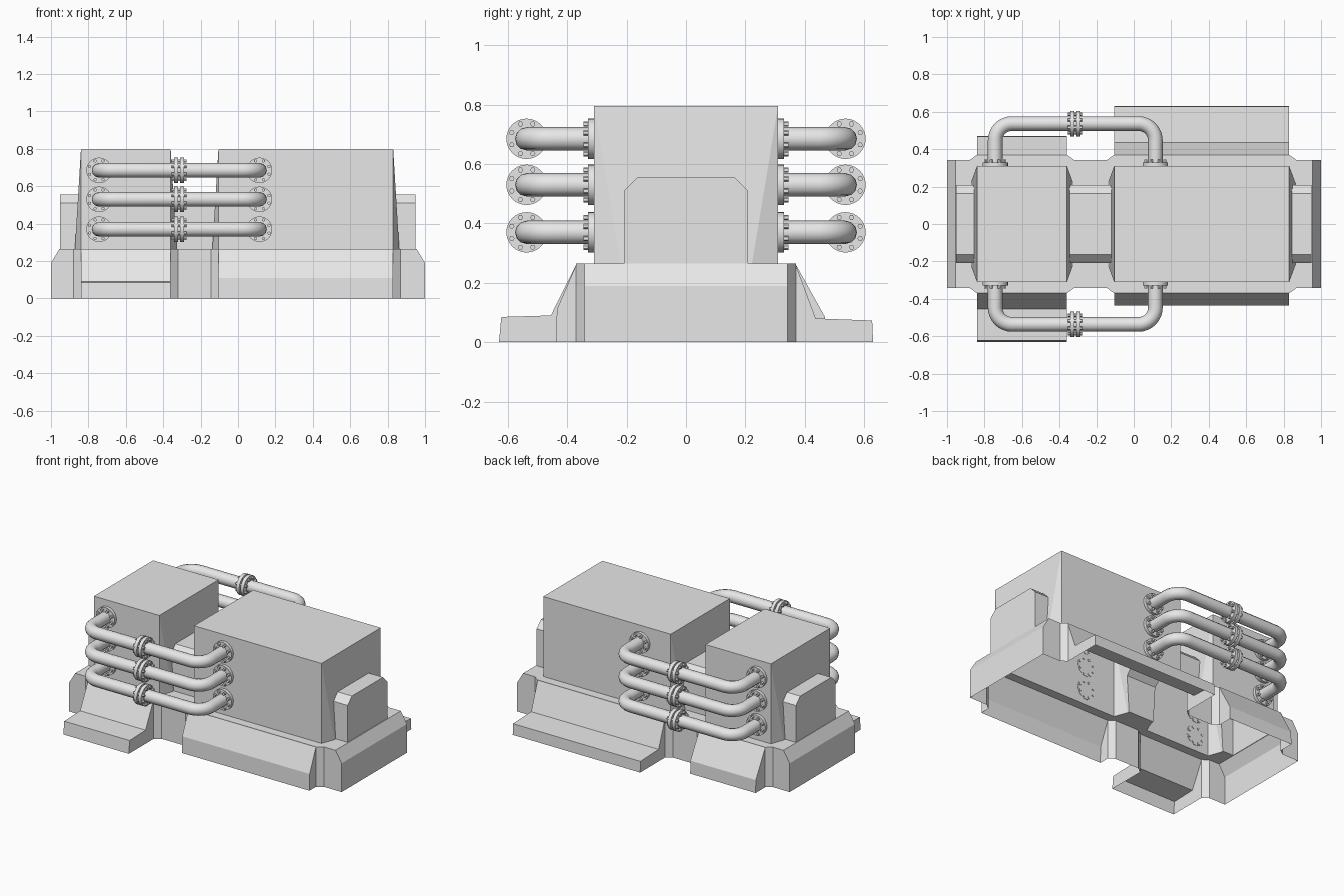
import bpy
import bmesh
import math
from mathutils import Matrix, Vector

if "Cube" in bpy.data.objects:
    bpy.data.objects.remove(bpy.data.objects["Cube"], do_unlink=True)

COLOUR = (0.8, 0.8, 0.8, 1.0)
grey = bpy.data.materials.new("plain_grey")
grey.use_nodes = True
grey.diffuse_color = COLOUR
grey.node_tree.nodes["Principled BSDF"].inputs["Base Color"].default_value = COLOUR


def add_object(name, bm):
    bmesh.ops.recalc_face_normals(bm, faces=bm.faces[:])
    mesh = bpy.data.meshes.new(name)
    bm.to_mesh(mesh)
    bm.free()
    mesh.materials.append(grey)
    obj = bpy.data.objects.new(name, mesh)
    bpy.context.collection.objects.link(obj)
    return obj


def activate(obj):
    bpy.ops.object.select_all(action='DESELECT')
    obj.select_set(True)
    bpy.context.view_layer.objects.active = obj


def prism(name, profile, axis, lo, hi):
    """Extrude a 2D profile along one axis."""
    def place(a, b, t):
        return {'X': (t, a, b), 'Y': (a, t, b), 'Z': (a, b, t)}[axis]
    bm = bmesh.new()
    face = bm.faces.new([bm.verts.new(place(a, b, lo)) for a, b in profile])
    grown = bmesh.ops.extrude_face_region(bm, geom=[face])
    moved = [g for g in grown["geom"] if isinstance(g, bmesh.types.BMVert)]
    bmesh.ops.translate(bm, verts=moved, vec=place(0, 0, hi - lo))
    return add_object(name, bm)


def tower(name, x0, x1):
    """Square top, ends flaring outward to a cut-cornered foot."""
    bm = bmesh.new()
    flare = 0.035
    for s in (-1, 1):
        for x, out in ((x0, -flare), (x1, flare)):
            bm.verts.new((x, s * 0.31, 0.795))
            bm.verts.new((x, s * 0.31, 0.22))
            bm.verts.new((x + out, s * 0.215, 0.22))
    bmesh.ops.convex_hull(bm, input=bm.verts[:])
    bmesh.ops.dissolve_limit(bm, angle_limit=0.01, verts=bm.verts[:], edges=bm.edges[:])
    return add_object(name, bm)


# Housing: plinth with sloped ends
DECK = 0.265
housing = prism("housing", [(-1, 0), (1, 0), (1, 0.19), (0.955, DECK),
                            (-0.955, DECK), (-1, 0.19)], 'Y', -0.342, 0.342)
parts = []
BLOCKS = ((-0.84, -0.36), (-0.105, 0.83))

# Widened plinth blocks and towers
for x0, x1 in BLOCKS:
    plan = [(x0 - 0.07, -0.32), (x0, -0.37), (x1, -0.37), (x1 + 0.07, -0.32),
            (x1 + 0.07, 0.32), (x1, 0.37), (x0, 0.37), (x0 - 0.07, 0.32)]
    parts.append(prism("plinth_block", plan, 'Z', 0, DECK))
    parts.append(tower("tower", x0, x1))

# Sloped skirts, two of them with a low ledge
SLOPES = ((0, -1, [(0.455, 0.09), (0.622, 0.085), (0.63, 0)]),
          (0, 1, [(0.468, 0.085), (0.47, 0)]),
          (1, -1, [(0.435, 0.11), (0.437, 0)]),
          (1, 1, [(0.437, 0.08), (0.627, 0.073), (0.63, 0)]))
for block, s, outer in SLOPES:
    profile = [(0.15, 0), (0.15, DECK), (0.368, DECK)] + outer
    x0, x1 = BLOCKS[block]
    parts.append(prism("skirt", [(s * y, z) for y, z in profile], 'X', x0, x1))

# Central spine, showing at both ends and between the towers
spine = [(-0.208, 0.22), (0.208, 0.22), (0.208, 0.51), (0.163, 0.555),
         (-0.163, 0.555), (-0.208, 0.51)]
parts.append(prism("spine", spine, 'X', -0.952, 0.95))

# Merge into a single shell
activate(housing)
for part in parts:
    mod = housing.modifiers.new("join", 'BOOLEAN')
    mod.operation = 'UNION'
    mod.solver = 'EXACT'
    mod.object = part
    bpy.ops.object.modifier_apply(modifier=mod.name)
    bpy.data.objects.remove(part, do_unlink=True)

# Open the underside
bm = bmesh.new()
bm.from_mesh(housing.data)
floor = [f for f in bm.faces if all(v.co.z < 0.002 for v in f.verts)]
bmesh.ops.delete(bm, geom=floor, context='FACES')
bmesh.ops.dissolve_limit(bm, angle_limit=0.01, verts=bm.verts[:], edges=bm.edges[:])
bm.to_mesh(housing.data)
bm.free()

# Pipework
X_LEFT, X_RIGHT, X_MID = -0.743, 0.115, -0.315
WALL, REACH, BEND = 0.308, 0.537, 0.09


def cylinder(bm, centre, axis, radius, length, sides):
    turn = Vector((0, 0, 1)).rotation_difference(axis).to_matrix().to_4x4()
    bmesh.ops.create_cone(bm, cap_ends=True, segments=sides, radius1=radius,
                          radius2=radius, depth=length,
                          matrix=Matrix.Translation(centre) @ turn)


def bolts(bm, centre, axis, length, count=8):
    side = Vector((0, 0, 1))
    other = axis.cross(side)
    for i in range(count):
        a = math.tau * (i + 0.5) / count
        spot = centre + (side * math.cos(a) + other * math.sin(a)) * 0.054
        cylinder(bm, spot, axis, 0.009, length, 6)


def pipe(name, s, z):
    points = [(X_LEFT, WALL)]
    for cx, start in ((X_LEFT + BEND, math.pi), (X_RIGHT - BEND, math.pi / 2)):
        for i in range(9):
            a = start - i * math.pi / 16
            points.append((cx + BEND * math.cos(a), REACH - BEND + BEND * math.sin(a)))
    points.append((X_RIGHT, WALL))
    curve = bpy.data.curves.new(name, 'CURVE')
    curve.dimensions = '3D'
    curve.bevel_depth = 0.039
    curve.bevel_resolution = 4
    spline = curve.splines.new('POLY')
    spline.points.add(len(points) - 1)
    for p, (x, y) in zip(spline.points, points):
        p.co = (x, s * y, z, 1)
    curve.materials.append(grey)
    obj = bpy.data.objects.new(name, curve)
    bpy.context.collection.objects.link(obj)
    activate(obj)
    bpy.ops.object.convert(target='MESH')
    bpy.ops.object.shade_smooth_by_angle(angle=math.radians(40))


def fittings(name, s, z):
    bm = bmesh.new()
    along, out = Vector((1, 0, 0)), Vector((0, s, 0))
    # Wall flanges
    for x in (X_LEFT, X_RIGHT):
        base = Vector((x, s * WALL, z))
        cylinder(bm, base + out * 0.011, out, 0.068, 0.022, 32)
        bolts(bm, base + out * 0.017, out, 0.042)
    # Bolted coupling
    middle = Vector((X_MID, s * REACH, z))
    for offset in (-0.016, 0.016):
        cylinder(bm, middle + along * offset, along, 0.068, 0.022, 32)
    bolts(bm, middle, along, 0.08)
    activate(add_object(name, bm))
    bpy.ops.object.shade_smooth_by_angle(angle=math.radians(30))


for side, s in (("front", -1), ("back", 1)):
    for level, z in (("low", 0.37), ("middle", 0.53), ("high", 0.685)):
        pipe(f"{side}_{level}_pipe", s, z)
        fittings(f"{side}_{level}_fittings", s, z)
